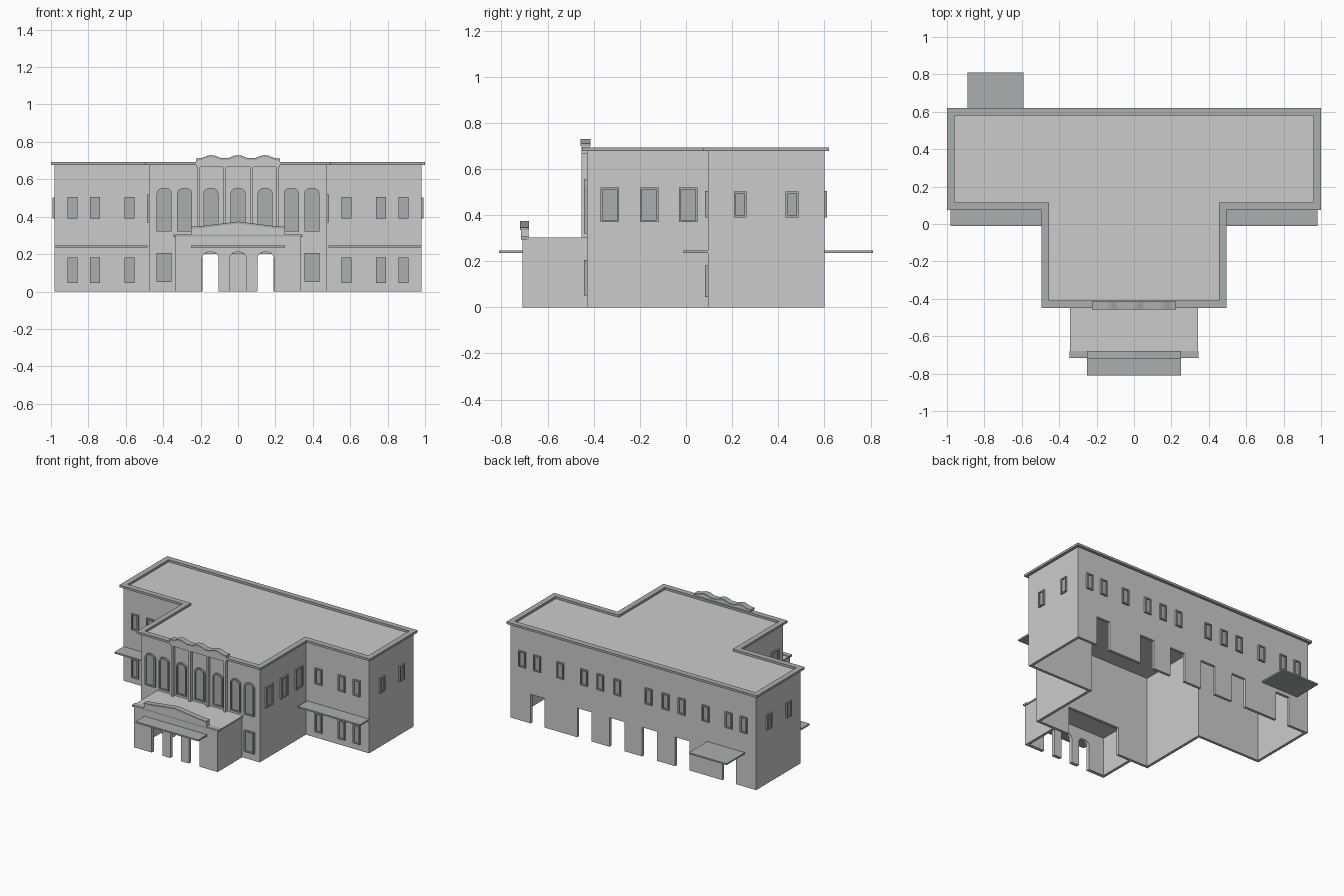
import bpy, bmesh, math

if "Cube" in bpy.data.objects:
    bpy.data.objects.remove(bpy.data.objects["Cube"])

trim = bpy.data.materials.new("trim_grey")
trim.diffuse_color = (0.40, 0.43, 0.43, 1)
trim.use_nodes = True
trim.node_tree.nodes["Principled BSDF"].inputs["Base Color"].default_value = trim.diffuse_color

MAP = {'x': lambda u, v, w: (w, u, v),
       'y': lambda u, v, w: (u, w, v),
       'z': lambda u, v, w: (u, v, w)}


def solid(name, outer, a, b, axis='z', inner=None, mat=None):
    """Extrude a profile from a to b along an axis; an inner profile makes it a ring."""
    bm = bmesh.new()
    f = MAP[axis]
    n = len(outer)
    loops = [[bm.verts.new(f(u, v, w)) for u, v in p]
             for p in ([outer, inner] if inner else [outer]) for w in (a, b)]

    def bridge(p, q):
        for i in range(n):
            j = (i + 1) % n
            bm.faces.new((p[i], p[j], q[j], q[i]))
    bridge(loops[0], loops[1])
    if inner:
        bridge(loops[2], loops[3])
        bridge(loops[0], loops[2])
        bridge(loops[1], loops[3])
    else:
        bm.faces.new(loops[0])
        bm.faces.new(loops[1])
    bmesh.ops.recalc_face_normals(bm, faces=bm.faces)
    me = bpy.data.meshes.new(name)
    bm.to_mesh(me)
    bm.free()
    ob = bpy.data.objects.new(name, me)
    bpy.context.collection.objects.link(ob)
    if mat:
        me.materials.append(mat)
    return ob


def rect(u0, u1, v0, v1):
    return [(u0, v0), (u1, v0), (u1, v1), (u0, v1)]


def arch(c, hw, z0, z1, rise, n=10):
    """Opening outline with a curved head."""
    head = [(c + hw * math.cos(math.pi * i / n), z1 - rise + rise * math.sin(math.pi * i / n))
            for i in range(n + 1)]
    return [(c - hw, z0), (c + hw, z0)] + head


def cut(ob, cutters):
    for c in cutters:
        m = ob.modifiers.new("cut", 'BOOLEAN')
        m.operation, m.solver, m.object = 'DIFFERENCE', 'EXACT', c
        c.hide_render = True
    dg = bpy.context.evaluated_depsgraph_get()
    me = bpy.data.meshes.new_from_object(ob.evaluated_get(dg))
    ob.modifiers.clear()
    ob.data = me
    for c in cutters:
        bpy.data.objects.remove(c)


def t_plan(d):
    """T-shaped plan, offset outwards by d."""
    half = [(.475 + d, -.43 - d), (.475 + d, .095 - d), (.98 + d, .095 - d), (.98 + d, .6 + d)]
    return half + [(-x, y) for x, y in reversed(half)]


def window(name, axis, plane, sign, c, z0, z1, w, arched=False):
    """Protruding frame with a recessed pane."""
    h, t = w / 2, .009
    if arched:
        outer, inner = arch(c, h, z0, z1, .03), arch(c, h - t, z0 + t, z1 - t, .026)
    else:
        outer, inner = rect(c - h, c + h, z0, z1), rect(c - h + t, c + h - t, z0 + t, z1 - t)
    solid(name + "_frame", outer, plane - sign * .005, plane + sign * .012, axis, inner, trim)
    solid(name + "_pane", inner, plane - sign * .005, plane + sign * .004, axis, None, trim)


# main hollow building with rear doorways and a front opening into the portico
walls = solid("main_walls", t_plan(0), 0, .677)
cutters = [solid("cutter", t_plan(-.02), -.1, .662),
           solid("cutter", rect(-.21, .21, -.1, .20), -.47, -.38, 'y')]
for c, w in ((.13, .12), (.39, .115), (.765, .11)):
    for s in (-1, 1):
        cutters.append(solid("cutter", rect(s * c - w / 2, s * c + w / 2, -.1, .21), .55, .65, 'y'))
cut(walls, cutters)
solid("roof_cornice", t_plan(.02), .677, .693, 'z', t_plan(-.02), trim)

# portico with three arches
portico = solid("portico_walls", rect(-.335, .335, -.71, -.43), 0, .295)
cut(portico, [solid("cutter", rect(-.315, .315, -.685, -.40), -.1, .28)] +
    [solid("cutter", arch(c, .0435, -.1, .212, .032), -.75, -.65, 'y') for c in (-.148, 0, .148)])
solid("portico_roof", rect(-.341, .341, -.69, -.43), .292, .302)
solid("portico_cornice", rect(-.345, .345, -.716, -.68), .293, .306, 'z', None, trim)


def coped_wall(name, line, z0, y0, y1, t):
    """Parapet under a top line, finished with a coping strip."""
    solid(name + "_wall", [(line[0][0], z0)] + line + [(line[-1][0], z0)], y0 + .004, y1 - .004, 'y')
    solid(name + "_coping", line + [(x, z + t) for x, z in reversed(line)], y0, y1, 'y', None, trim)


coped_wall("portico_pediment",
           [(-.25, .335), (-.2, .338), (0, .363), (.2, .338), (.25, .335)], .30, -.72, -.68, .011)

# upper parapet with three small gables, carried on thin pilasters
bay = [(-.05, .003), (-.02, .015), (0, .018), (.02, .015), (.05, .003)]
wave = [(-.225, .700)] + [(c + u, .700 + v) for c in (-.143, 0, .143) for u, v in bay] + [(.225, .700)]
coped_wall("upper_parapet", wave, .665, -.457, -.415, .011)
for x in (-.21, -.0715, .0715, .21):
    solid("pilaster", rect(x - .008, x + .008, -.453, -.425), .30, .70)

# flat awnings
for name, r in (("portico_awning", rect(-.25, .25, -.81, -.70)),
                ("left_awning", rect(-.98, -.485, -.01, .10)),
                ("right_awning", rect(.485, .98, -.01, .10)),
                ("rear_awning", rect(-.89, -.59, .59, .81))):
    solid(name, r, .236, .247, 'z', None, trim)

# windows, mirrored left and right
for s in (-1, 1):
    for x in (.58, .765, .885):
        window("wing_upper_window", 'y', .095, -1, s * x, .39, .505, .055)
        window("wing_lower_window", 'y', .095, -1, s * x, .045, .182, .055)
    for x in (.125, .26, .39, .58, .765, .885):
        window("rear_window", 'y', .6, 1, s * x, .39, .505, .055)
    for y in (.235, .46):
        window("end_window", 'x', s * .98, s, y, .39, .502, .055)
    for y in (-.33, -.16, .01):
        window("hall_side_window", 'x', s * .475, s, y, .37, .52, .08)
    for x in (.145, .285, .395):
        window("arched_window", 'y', -.43, -1, s * x, .32, .555, .08, True)
    window("hall_lower_window", 'y', -.43, -1, s * .395, .05, .205, .08)
window("arched_window", 'y', -.43, -1, 0, .32, .555, .08, True)
